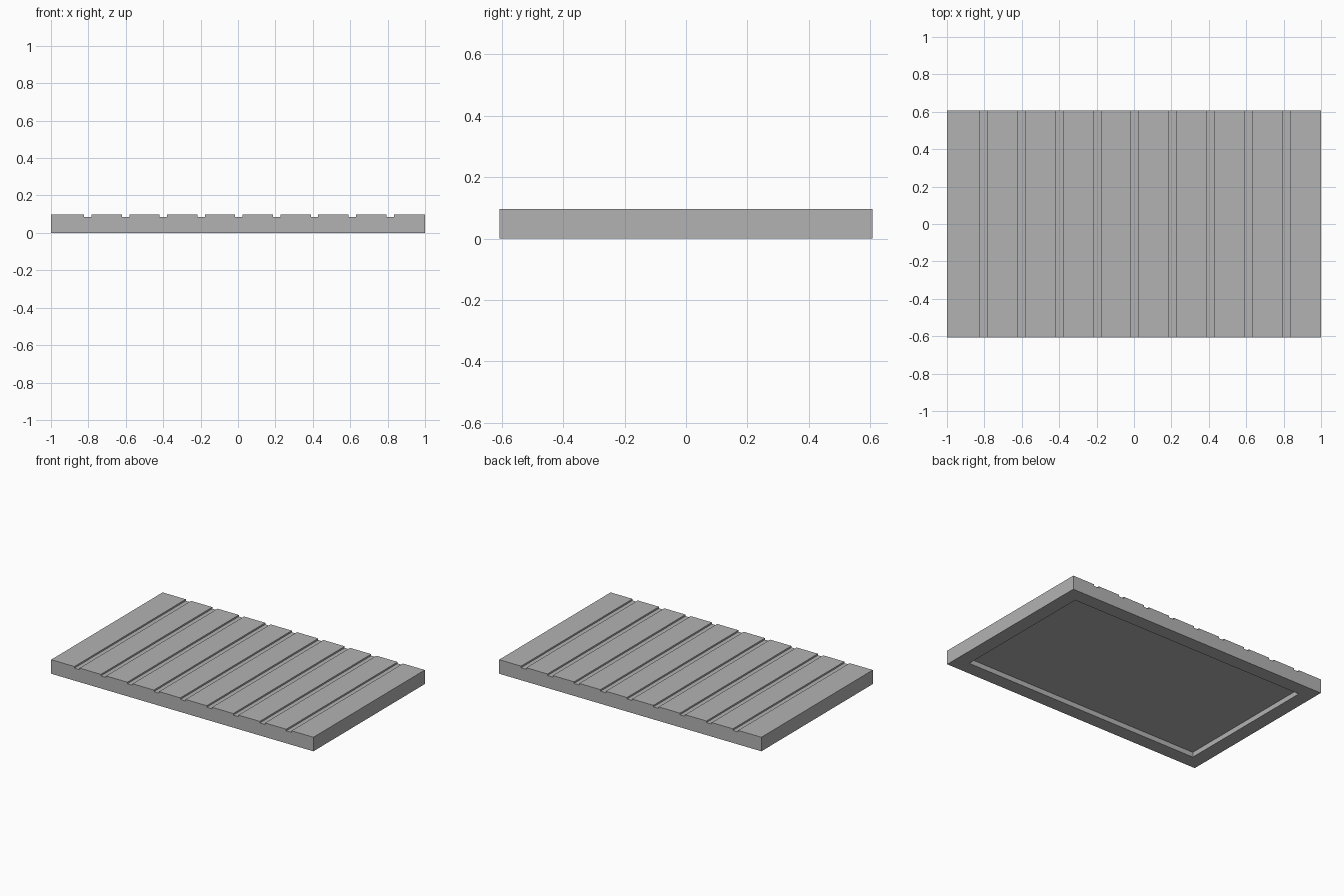
import bpy
import bmesh
from mathutils import Vector

cube = bpy.data.objects.get("Cube")
if cube:
    bpy.data.objects.remove(cube, do_unlink=True)

HALF_X, HALF_Y, TOP = 1.0, 0.607, 0.097
GROOVES, PITCH, MIDDLE = 9, 0.202, 0.005
GROOVE_WIDTH, GROOVE_DEPTH = 0.04, 0.011
RIM, RECESS = 0.097, 0.034

# Plain grey material
grey = bpy.data.materials.new("plain_grey")
grey.use_nodes = True
color = (0.45, 0.45, 0.45, 1)
grey.diffuse_color = color
grey.node_tree.nodes["Principled BSDF"].inputs["Base Color"].default_value = color

# Cross-section with a row of shallow grooves along the top
profile = [(-HALF_X, 0), (HALF_X, 0), (HALF_X, TOP)]
for i in reversed(range(GROOVES)):
    center = MIDDLE + (i - GROOVES // 2) * PITCH
    left, right = center - GROOVE_WIDTH / 2, center + GROOVE_WIDTH / 2
    floor = TOP - GROOVE_DEPTH
    profile += [(right, TOP), (right, floor), (left, floor), (left, TOP)]
profile.append((-HALF_X, TOP))

# Extrude the cross-section from front to back
bm = bmesh.new()
front = bm.faces.new([bm.verts.new((x, -HALF_Y, z)) for x, z in profile])
back = bmesh.ops.extrude_face_region(bm, geom=[front], use_keep_orig=True)
moved = [v for v in back["geom"] if isinstance(v, bmesh.types.BMVert)]
bmesh.ops.translate(bm, verts=moved, vec=Vector((0, 2 * HALF_Y, 0)))
bmesh.ops.recalc_face_normals(bm, faces=bm.faces[:])

# Hollow the underside, leaving a rim all around
bottom = min(bm.faces, key=lambda f: f.calc_center_median().z)
bmesh.ops.inset_region(bm, faces=[bottom], thickness=RIM, use_even_offset=True)
hollow = bmesh.ops.extrude_face_region(bm, geom=[bottom])
moved = [v for v in hollow["geom"] if isinstance(v, bmesh.types.BMVert)]
bmesh.ops.translate(bm, verts=moved, vec=Vector((0, 0, RECESS)))
if bottom.is_valid:
    bmesh.ops.delete(bm, geom=[bottom], context="FACES_ONLY")
bmesh.ops.recalc_face_normals(bm, faces=bm.faces[:])

mesh = bpy.data.meshes.new("grooved_panel")
bm.to_mesh(mesh)
bm.free()
mesh.materials.append(grey)
panel = bpy.data.objects.new("grooved_panel", mesh)
bpy.context.collection.objects.link(panel)
